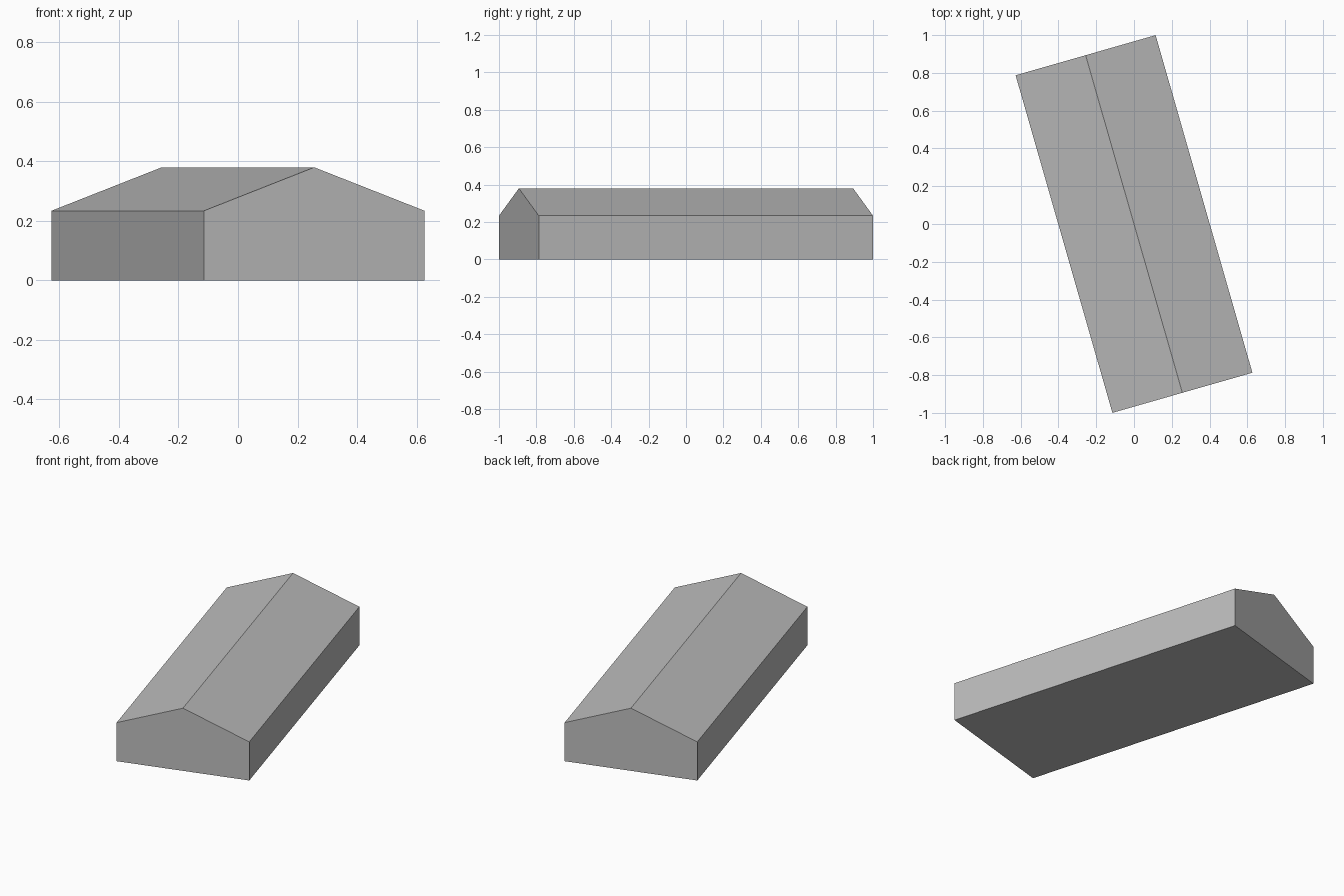
import bpy
import bmesh
from math import radians
from mathutils import Matrix

cube = bpy.data.objects.get("Cube")
if cube:
    bpy.data.objects.remove(cube, do_unlink=True)

WIDTH, LENGTH = 0.771, 1.859
EAVE, RIDGE = 0.234, 0.38
TURN = radians(16)

# Single plain grey
grey = bpy.data.materials.new("plain_grey")
grey.use_nodes = True
colour = (0.5, 0.5, 0.5, 1)
grey.diffuse_color = colour
grey.node_tree.nodes["Principled BSDF"].inputs["Base Color"].default_value = colour

# Gable profile extruded along the ridge
bm = bmesh.new()
half = WIDTH / 2
profile = [(-half, 0), (half, 0), (half, EAVE), (0, RIDGE), (-half, EAVE)]
gable = bm.faces.new([bm.verts.new((x, -LENGTH / 2, z)) for x, z in profile])
result = bmesh.ops.extrude_face_region(bm, geom=[gable], use_keep_orig=True)
far_verts = [v for v in result["geom"] if isinstance(v, bmesh.types.BMVert)]
bmesh.ops.translate(bm, vec=(0, LENGTH, 0), verts=far_verts)
bmesh.ops.recalc_face_normals(bm, faces=bm.faces)

# Turn the building on its plot
bmesh.ops.rotate(bm, cent=(0, 0, 0), matrix=Matrix.Rotation(TURN, 3, "Z"), verts=bm.verts)

mesh = bpy.data.meshes.new("gabled_building")
bm.to_mesh(mesh)
bm.free()
mesh.materials.append(grey)
building = bpy.data.objects.new("gabled_building", mesh)
bpy.context.collection.objects.link(building)
